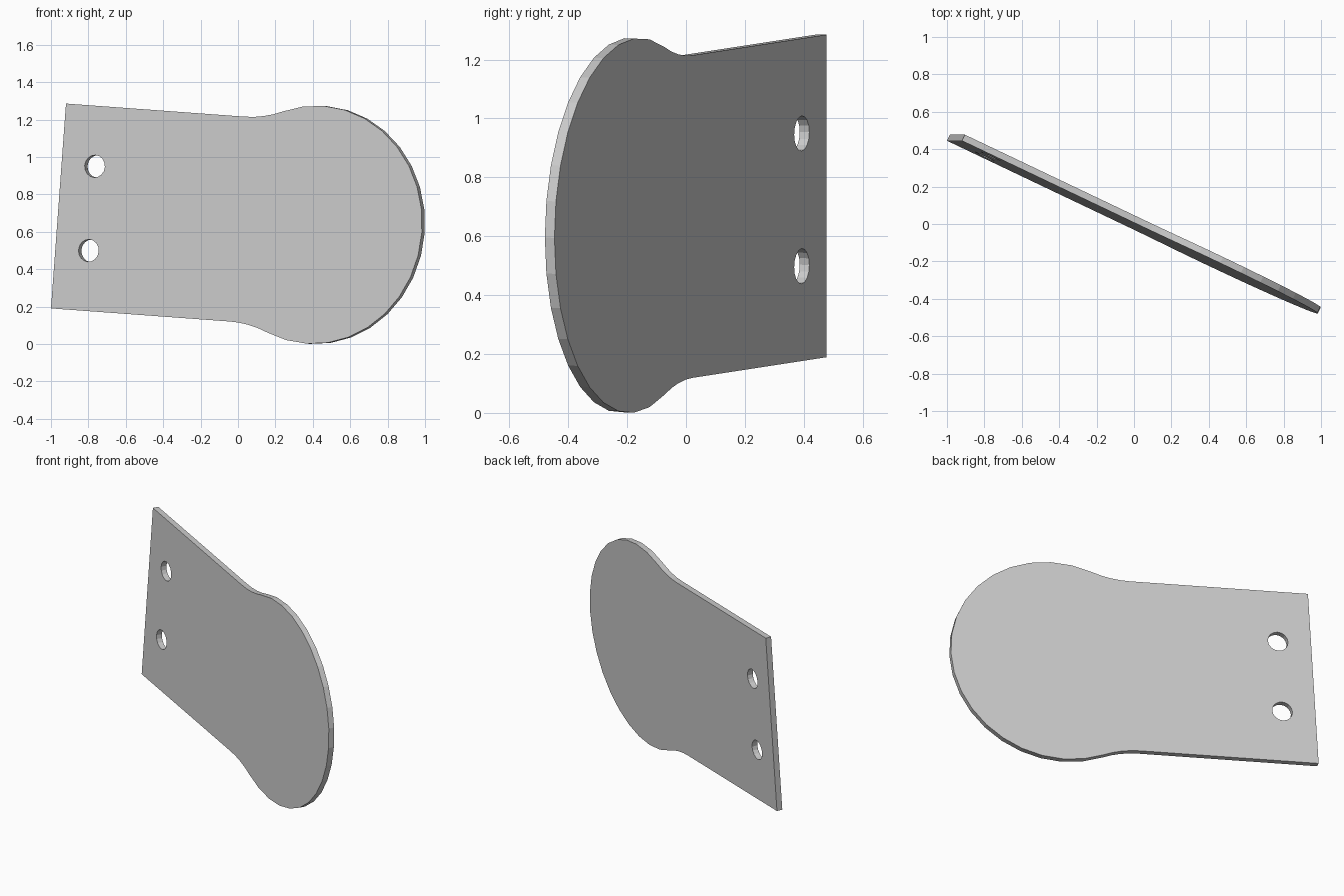
import bpy
from math import sqrt, atan2, cos, sin, pi, tau
from mathutils import Matrix, Vector

old = bpy.data.objects.get("Cube")
if old:
    bpy.data.objects.remove(old, do_unlink=True)

# Plate dimensions in its own plane, origin at the disc centre
DISC_R = 0.637
HALF_W = 0.549
END_U = -1.519
FILLET_R = 0.6
HOLE_R = 0.06
THICK = 0.036


def arc(cu, cv, r, start, end, steps):
    return [(cu + r * cos(start + (end - start) * i / steps),
             cv + r * sin(start + (end - start) * i / steps))
            for i in range(steps + 1)]


# Outline: straight tongue, blended by fillets into a round disc
fillet_v = HALF_W + FILLET_R
fillet_u = -sqrt((DISC_R + FILLET_R) ** 2 - fillet_v ** 2)
meet = atan2(fillet_v, fillet_u)
disc = arc(0, 0, DISC_R, -meet, meet, 20)
upper = arc(fillet_u, fillet_v, FILLET_R, meet - pi, -pi / 2, 4)[1:]
upper.append((END_U, HALF_W))
lower = [(u, -v) for u, v in reversed(upper)]
outline = lower + disc + upper

# Two bolt holes near the square end
holes = [arc(-1.322, v, HOLE_R, 0, tau, 16)[:-1] for v in (-0.226, 0.226)]

curve = bpy.data.curves.new("plate_profile", "CURVE")
curve.dimensions = "2D"
curve.fill_mode = "BOTH"
curve.extrude = THICK / 2
for loop in [outline] + holes:
    spline = curve.splines.new("POLY")
    spline.points.add(len(loop) - 1)
    for point, (u, v) in zip(spline.points, loop):
        point.co = (u, v, 0, 1)
    spline.use_cyclic_u = True

plate = bpy.data.objects.new("paddle_plate", curve)
bpy.context.collection.objects.link(plate)

# Tilt the plate: u runs along its length, v across its width
u_axis = Vector((0.901, -0.4288, -0.066)).normalized()
v_axis = Vector((0.073, 0, 0.9973))
v_axis = (v_axis - u_axis * v_axis.dot(u_axis)).normalized()
frame = Matrix((u_axis, v_axis, u_axis.cross(v_axis))).transposed()
plate.matrix_world = Matrix.Translation((0.4165, -0.19, 0.637)) @ frame.to_4x4()

bpy.ops.object.select_all(action="DESELECT")
plate.select_set(True)
bpy.context.view_layer.objects.active = plate
bpy.ops.object.convert(target="MESH")
plate = bpy.context.object
plate.name = "paddle_plate"
bpy.ops.object.mode_set(mode="EDIT")
bpy.ops.mesh.select_all(action="SELECT")
bpy.ops.mesh.remove_doubles(threshold=0.0005)
bpy.ops.mesh.normals_make_consistent(inside=False)
bpy.ops.object.mode_set(mode="OBJECT")
bpy.ops.object.shade_flat()

# Plain grey finish
grey = bpy.data.materials.new("light_grey")
grey.use_nodes = True
colour = (0.6, 0.6, 0.6, 1)
grey.diffuse_color = colour
grey.node_tree.nodes["Principled BSDF"].inputs["Base Color"].default_value = colour
plate.data.materials.clear()
plate.data.materials.append(grey)
